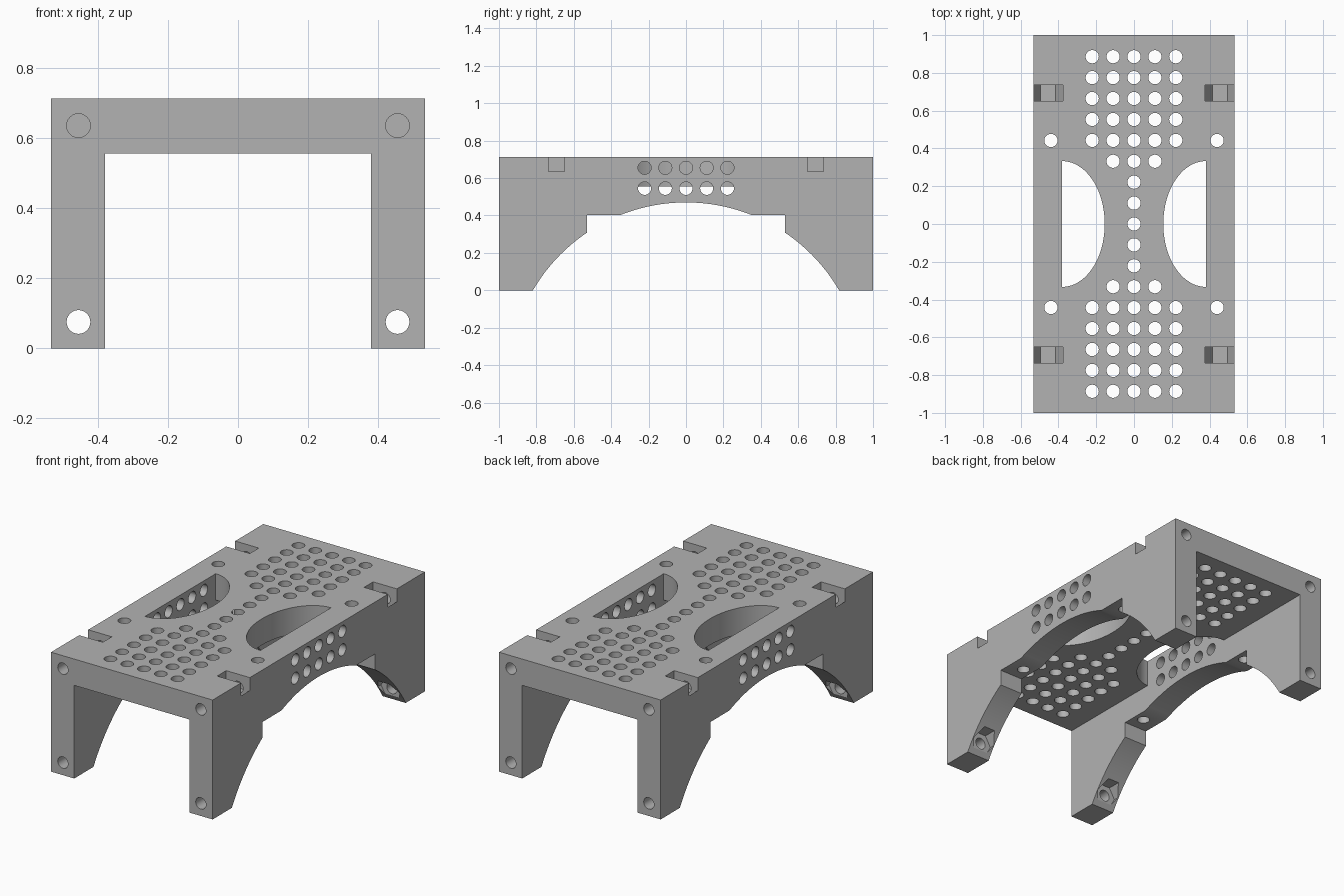
import bpy, bmesh
from math import cos, sin, pi

cube = bpy.data.objects.get("Cube")
if cube:
    bpy.data.objects.remove(cube, do_unlink=True)

HALF_W, HEIGHT, WALL, DECK = 0.533, 0.712, 0.38, 0.555
PITCH, HOLE_R = 0.1107, 0.035
BOLT_X, BOLT_LOW, BOLT_HIGH = 0.455, 0.075, 0.635


def ring(a, b, ra, rb=None, n=24, start=0.0, sweep=2 * pi):
    """Points of a circle, ellipse, or part of one."""
    rb = rb or ra
    full = sweep >= 2 * pi
    return [(a + ra * cos(start + sweep * i / n), b + rb * sin(start + sweep * i / n))
            for i in range(n if full else n + 1)]


def rect(a0, a1, b0, b1):
    return [(a0, b0), (a1, b0), (a1, b1), (a0, b1)]


def solid(name, prisms):
    """One object from (profile, axis, low, high) extrusions."""
    bm = bmesh.new()
    place = {"X": lambda a, b, t: (t, a, b),
             "Y": lambda a, b, t: (a, t, b),
             "Z": lambda a, b, t: (a, b, t)}
    for profile, axis, low, high in prisms:
        ends = [[bm.verts.new(place[axis](a, b, t)) for a, b in profile] for t in (low, high)]
        bm.faces.new(ends[0])
        bm.faces.new(ends[1])
        n = len(profile)
        for i in range(n):
            j = (i + 1) % n
            bm.faces.new((ends[0][i], ends[0][j], ends[1][j], ends[1][i]))
    bmesh.ops.recalc_face_normals(bm, faces=bm.faces)
    mesh = bpy.data.meshes.new(name)
    bm.to_mesh(mesh)
    bm.free()
    obj = bpy.data.objects.new(name, mesh)
    bpy.context.collection.objects.link(obj)
    return obj


def cut(body, prisms):
    """Subtract the prisms from the body and discard the cutter."""
    cutter = solid("cutter", prisms)
    cutter.hide_render = True
    mod = body.modifiers.new("cut", "BOOLEAN")
    mod.operation, mod.solver, mod.object = "DIFFERENCE", "EXACT", cutter
    bpy.context.view_layer.objects.active = body
    bpy.ops.object.modifier_apply(modifier=mod.name)
    bpy.data.objects.remove(cutter, do_unlink=True)


SIDES = (-1, 1)
CORNERS = [(sx, sy) for sx in SIDES for sy in SIDES]


def span(s, low, high):
    return sorted((s * low, s * high))


# Solid block and the channel below the deck
frame = solid("bridge_frame", [(rect(-HALF_W, HALF_W, 0, HEIGHT), "Y", -1, 1)])
cut(frame, [(rect(-WALL, WALL, -0.1, DECK), "Y", -1.1, 1.1)])

# Wide arch through both side walls, with a squared step
cut(frame, [(ring(0, -0.478, 0.948, n=144), "X", -0.7, 0.7)])
cut(frame, [(rect(-0.53, 0.53, -0.1, 0.402), "X", -0.7, 0.7)])

# Half-oval windows in the deck beside each wall
cut(frame, [(ring(s * WALL, 0, 0.225, 0.333, 40, pi / 2, s * pi), "Z", 0.5, 0.8)
            for s in SIDES])

# Deck perforations: broad at the ends, a single row at the waist
deck_holes = []
for row in range(-8, 9):
    reach = 0 if abs(row) < 3 else 1 if abs(row) == 3 else 2
    for col in range(-reach, reach + 1):
        deck_holes.append((ring(col * PITCH, row * PITCH, HOLE_R), "Z", 0.5, 0.8))
# Holes through the walls onto the step
deck_holes += [(ring(sx * 0.44, sy * 0.442, HOLE_R), "Z", 0.3, 0.8) for sx, sy in CORNERS]
cut(frame, deck_holes)

# Two rows of perforations in each side wall
cut(frame, [(ring(col * PITCH, z, HOLE_R), "X", *span(s, WALL - 0.01, 0.6))
            for s in SIDES for z in (0.545, 0.655) for col in range(-2, 3)])

# Nut slots, half-hexagon floor, open at the top and outer side
slot = [(-0.078, 0), (-0.039, -0.068), (0.039, -0.068), (0.078, 0),
        (0.2, 0), (0.2, 0.2), (-0.078, 0.2)]
cut(frame, [([(sx * (BOLT_X + a), BOLT_HIGH + b) for a, b in slot], "Y", *span(sy, 0.65, 0.735))
            for sx, sy in CORNERS])

# Hexagonal nut pockets opening on the arch near the feet
cut(frame, [(ring(sx * BOLT_X, BOLT_LOW, 0.072, n=6), "Y", *span(sy, 0.5, 0.8))
            for sx, sy in CORNERS])

# Bolt bores in the end faces
cut(frame, [(ring(sx * BOLT_X, z, 0.034), "Y", *span(sy, 0.6, 1.1))
            for sx, sy in CORNERS for z in (BOLT_LOW, BOLT_HIGH)])

# Plain grey material
grey = bpy.data.materials.new("light_grey")
grey.use_nodes = True
colour = (0.45, 0.45, 0.45, 1)
grey.diffuse_color = colour
grey.node_tree.nodes["Principled BSDF"].inputs["Base Color"].default_value = colour
frame.data.materials.clear()
frame.data.materials.append(grey)

bpy.ops.object.select_all(action="DESELECT")
frame.select_set(True)
bpy.context.view_layer.objects.active = frame
bpy.ops.object.shade_smooth_by_angle(angle=pi / 8)
